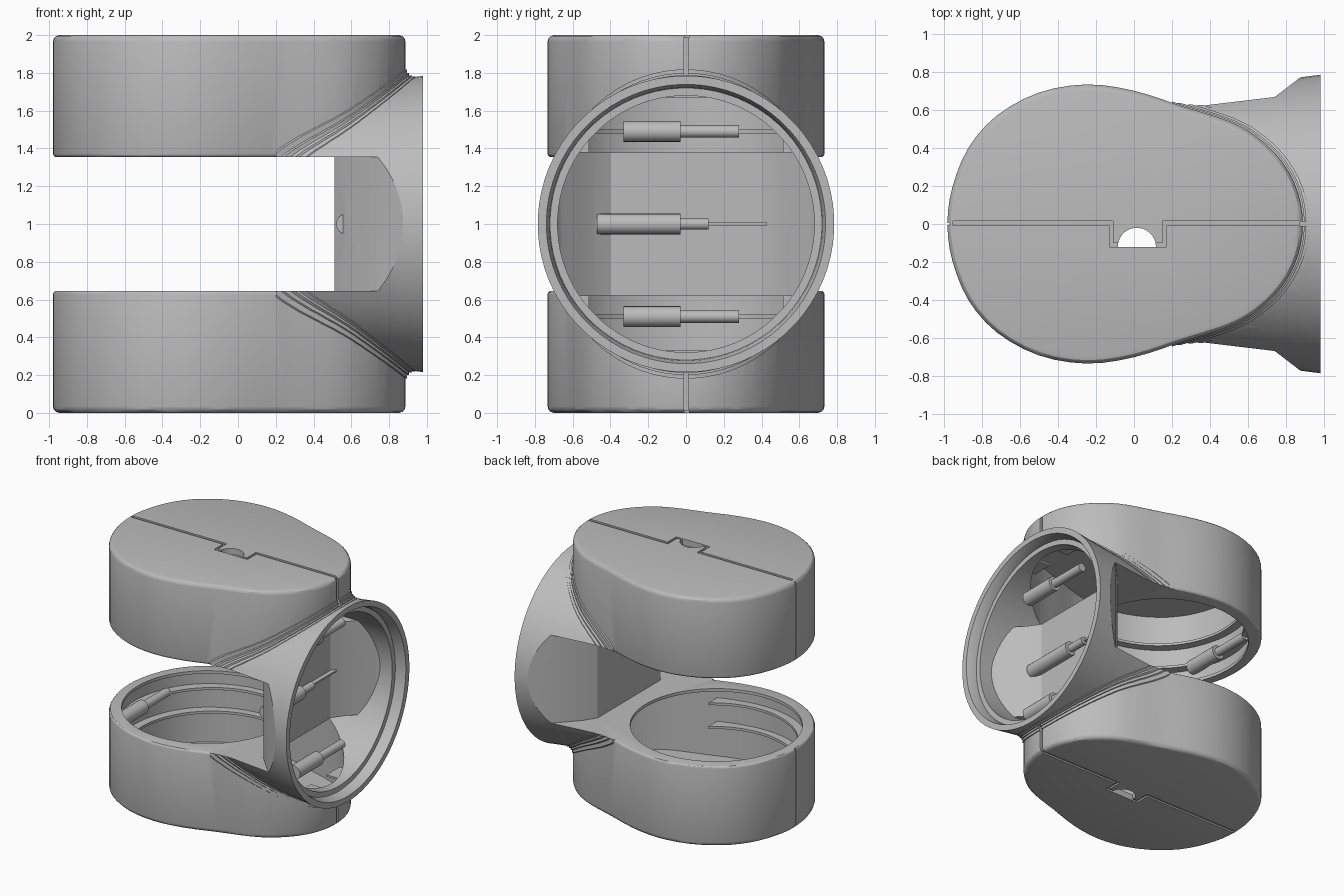
import bpy, bmesh, math
from mathutils import Vector

if "Cube" in bpy.data.objects:
    bpy.data.objects.remove(bpy.data.objects["Cube"], do_unlink=True)

grey = bpy.data.materials.new("plain grey")
grey.use_nodes = True
COLOUR = (0.5, 0.5, 0.5, 1)
grey.diffuse_color = COLOUR
grey.node_tree.nodes["Principled BSDF"].inputs["Base Color"].default_value = COLOUR


def finish(name, bm):
    bmesh.ops.recalc_face_normals(bm, faces=bm.faces)
    mesh = bpy.data.meshes.new(name)
    bm.to_mesh(mesh)
    bm.free()
    mesh.materials.append(grey)
    obj = bpy.data.objects.new(name, mesh)
    bpy.context.collection.objects.link(obj)
    return obj


def prism(name, outline, z0, z1, bevel_low=0, bevel_high=0):
    bm = bmesh.new()
    low = bm.faces.new([bm.verts.new((x, y, z0)) for x, y in outline])
    made = bmesh.ops.extrude_face_region(bm, geom=[low], use_keep_orig=True)["geom"]
    bmesh.ops.translate(bm, vec=(0, 0, z1 - z0),
                        verts=[v for v in made if isinstance(v, bmesh.types.BMVert)])
    for z, width in ((z0, bevel_low), (z1, bevel_high)):
        if width:
            rim = [e for e in bm.edges if all(abs(v.co.z - z) < 1e-5 for v in e.verts)]
            bmesh.ops.bevel(bm, geom=rim, offset=width, segments=3, profile=0.5, affect='EDGES')
    return finish(name, bm)


def box(name, x0, x1, y0, y1, z0, z1):
    return prism(name, [(x0, y0), (x1, y0), (x1, y1), (x0, y1)], z0, z1)


def lathe(name, profile, grow=0, n=72):
    """Solid of revolution about the x direction through z = 1."""
    bm = bmesh.new()
    rings = []
    for x, r in profile:
        angles = [math.tau * (i + 0.5) / n for i in range(n)]
        rings.append([bm.verts.new((x, (r + grow) * math.cos(a), 1 + (r + grow) * math.sin(a)))
                      for a in angles])
    for a, b in zip(rings, rings[1:]):
        for i in range(n):
            j = (i + 1) % n
            bm.faces.new((a[i], a[j], b[j], b[i]))
    bm.faces.new(rings[0])
    bm.faces.new(rings[-1])
    return finish(name, bm)


def boolean(target, tool, kind):
    mod = target.modifiers.new("join", 'BOOLEAN')
    mod.operation, mod.solver, mod.object = kind, 'EXACT', tool
    bpy.context.view_layer.objects.active = target
    bpy.ops.object.modifier_apply(modifier=mod.name)
    bpy.data.objects.remove(tool, do_unlink=True)


def circle(cx, cy, r, n=48, turn=math.tau):
    return [(cx + r * math.cos(turn * i / n), cy + r * math.sin(turn * i / n))
            for i in range(n + (turn < math.tau))]


def rod(name, x, z, y0, y1, r):
    bm = bmesh.new()
    bmesh.ops.create_cone(bm, cap_ends=True, segments=20, radius1=r, radius2=r, depth=y1 - y0)
    for v in bm.verts:
        v.co = Vector((x + v.co.x, (y0 + y1) / 2 + v.co.z, z + v.co.y))
    return finish(name, bm)


# Egg-shaped plan of a pod
HALF = [(-.98, 0), (-.955, .19), (-.87, .4), (-.72, .57), (-.5, .69), (-.25, .733), (0, .7),
        (.25, .62), (.5, .54), (.65, .455), (.78, .325), (.86, .17), (.887, 0)]


def egg(scale=1, steps=3):
    pts = [(HALF[1][0], -HALF[1][1])] + HALF + [(HALF[-2][0], -HALF[-2][1])]
    pts = [Vector(p) for p in pts]
    half = []
    for p0, p1, p2, p3 in zip(pts, pts[1:], pts[2:], pts[3:]):
        for s in range(steps):
            t = s / steps
            half.append(0.5 * (2 * p1 + (p2 - p0) * t + (2 * p0 - 5 * p1 + 4 * p2 - p3) * t * t
                               + (3 * p1 - p0 - 3 * p2 + p3) * t ** 3))
    half.append(pts[-2])
    full = [(p.x, p.y) for p in half] + [(p.x, -p.y) for p in half[-2:0:-1]]
    return [(-.05 + (x + .05) * scale, y * scale) for x, y in full]


def levels(z0, z1):
    """A height range in the lower pod and its mirror in the upper pod."""
    return ((z0, z1), (2 - z1, 2 - z0))


# Outer body: round neck, two pods, small fillet between them
NECK = [(.2, .7), (.73, .755), (.88, .772), (.98, .785)]
body = lathe("body_shell", NECK)
for grow, spread in ((.045, .01), (.025, .02), (.012, .035), (.004, .055)):
    collar = lathe("collar", NECK[:3] + [(.965, .782)], grow)
    boolean(collar, prism("collar_limit", egg(1 + spread), .05, 1.95), 'INTERSECT')
    boolean(body, collar, 'UNION')
boolean(body, prism("lower_pod", egg(), 0, .647, .035, .02), 'UNION')
boolean(body, prism("upper_pod", egg(), 1.353, 2, .02, .035), 'UNION')

# Open gap between the pods, ending at a bent web wall
SIDE = [(.51, .4), (.57, .49), (.73, .66), (.88, .775), (.9, 1.3), (-1.3, 1.3)]
GAP = SIDE + [(x, -y) for x, y in SIDE[::-1]]
boolean(body, prism("gap", GAP, .645, 1.355), 'DIFFERENCE')

# Hollow inside: neck bore and pod cavities
hollow = lathe("hollow", [(.45, .68), (.9, .68), (.9001, .72), (.94, .725), (1.05, .765)])
boolean(hollow, prism("web", [(x + .035, y) for x, y in GAP], .62, 1.38), 'DIFFERENCE')
for z0, z1 in levels(.05, .621):
    boolean(hollow, prism("cavity", egg(.94), z0, z1), 'UNION')
boolean(body, hollow, 'DIFFERENCE')

# Round openings facing each other and half-round holes in the end faces
boolean(body, prism("opening", circle(-.27, 0, .63, 64), .55, 1.45), 'DIFFERENCE')
for z0, z1 in levels(-.1, .2):
    boolean(body, prism("half_hole", circle(.015, -.12, .1, 20, math.pi), z0, z1), 'DIFFERENCE')

# Seam grooves with a square jog around the half-round holes
for z0, z1 in levels(-.1, .012):
    for x0, x1, y0, y1 in ((-.95, -.11, -.008, .016), (.15, 1, -.008, .016),
                           (-.13, -.11, -.12, .01), (.15, .17, -.12, .01),
                           (-.12, -.08, -.12, -.1), (.11, .16, -.12, -.1)):
        boolean(body, box("seam", x0, x1, y0, y1, z0, z1), 'DIFFERENCE')
for z0, z1 in levels(-.1, .215):
    boolean(body, box("rear_seam", .872, 1, -.01, .014, z0, z1), 'DIFFERENCE')
for z0, z1 in levels(-.1, .7):
    boolean(body, box("front_seam", -1.1, -.97, -.006, .006, z0, z1), 'DIFFERENCE')

# Screw hole through the bent web
boolean(body, rod("screw_hole", .553, 1, -.8, -.42, .043), 'DIFFERENCE')

parts = [body]

# Curved ribs around the pod cavities
for height in (.32, .51):
    for z0, z1 in levels(height - .01, height + .01):
        rib = prism("rib", egg(.955), z0, z1)
        boolean(rib, prism("rib_hole", circle(-.23, 0, .63, 64), 0, 2), 'DIFFERENCE')
        boolean(rib, box("rib_end", .15, 2, -1, 1, 0, 2), 'DIFFERENCE')
        parts.append(rib)

# Screw bosses with thinner pins
for z in (.51, 1.49):
    for x in (-.83, .73):
        parts += [rod("pod_boss", x, z, -.33, -.03, .055), rod("pod_pin", x, z, -.03, .28, .033)]
parts += [rod("web_boss", .575, 1, -.47, -.03, .055), rod("web_pin", .575, 1, -.03, .12, .03),
          box("web_fin", .54, .58, .12, .43, .993, 1.007)]

# Small tabs behind the neck ring
for z0, z1 in levels(.31, .325):
    for side in (-1, 1):
        y0, y1 = sorted((side * .1, side * .27))
        parts.append(box("ring_tab", .72, .82, y0, y1, z0, z1))

for part in parts:
    bpy.ops.object.select_all(action='DESELECT')
    part.select_set(True)
    bpy.context.view_layer.objects.active = part
    bpy.ops.object.shade_smooth_by_angle(angle=math.radians(30))
